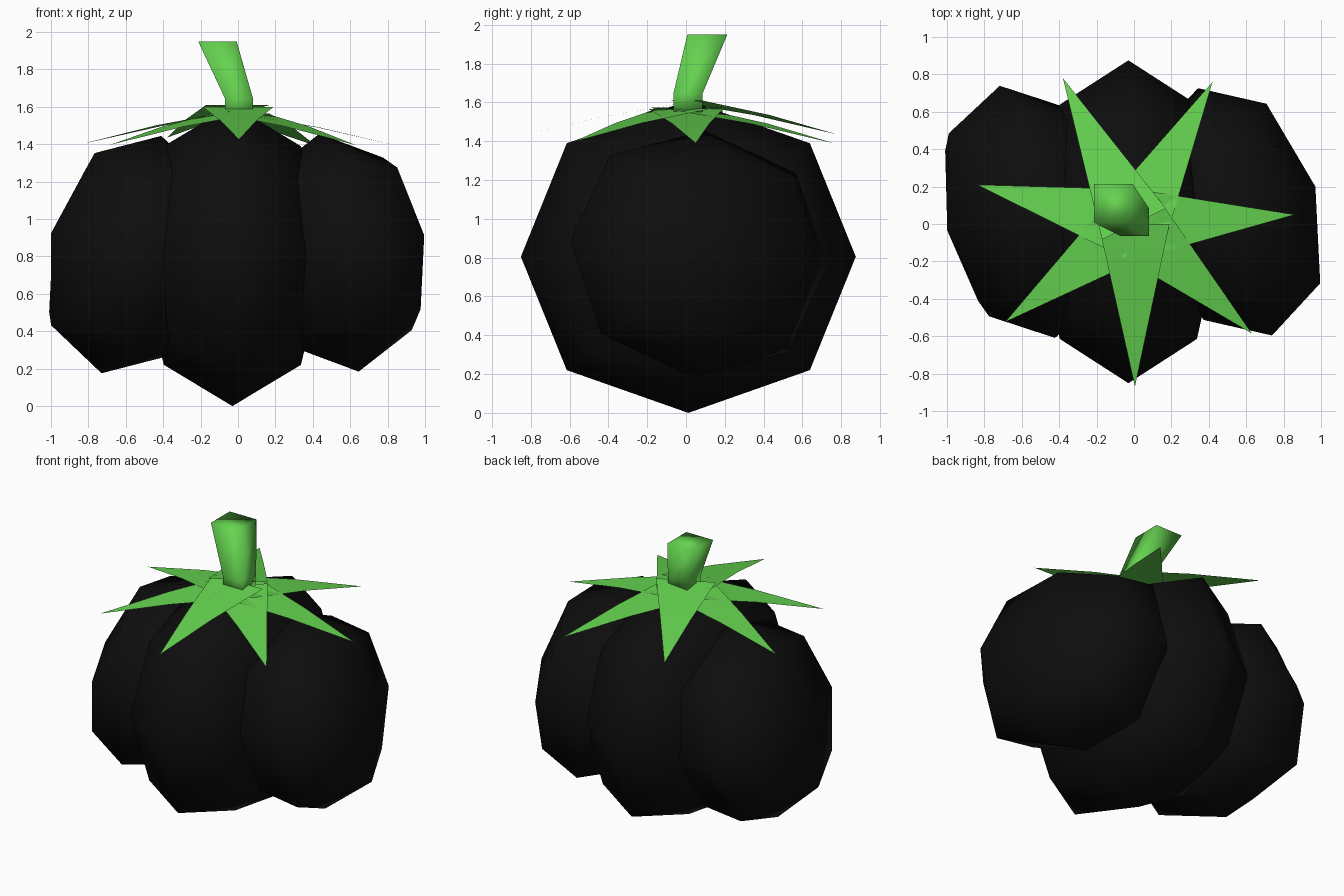
import bpy, bmesh, math
from mathutils import Vector, Matrix

if "Cube" in bpy.data.objects:
    bpy.data.objects.remove(bpy.data.objects["Cube"])


def material(name, color):
    m = bpy.data.materials.new(name)
    m.diffuse_color = color
    m.use_nodes = True
    m.node_tree.nodes["Principled BSDF"].inputs["Base Color"].default_value = m.diffuse_color
    return m


black = material("black_skin", (0.004, 0.004, 0.004, 1))
green = material("green_stalk", (0.13, 0.65, 0.08, 1))


def add_object(name, bm, mat):
    for f in bm.faces:
        f.smooth = True
    mesh = bpy.data.meshes.new(name)
    bm.to_mesh(mesh)
    bm.free()
    mesh.materials.append(mat)
    ob = bpy.data.objects.new(name, mesh)
    bpy.context.collection.objects.link(ob)
    return ob


# Fruit lobes: cubes rounded by one subdivision level
def lobe(name, center, radii, x_axis, z_axis):
    z = Vector(z_axis).normalized()
    y = z.cross(Vector(x_axis)).normalized()
    x = y.cross(z)
    rot = Matrix((x, y, z)).transposed().to_4x4()
    bm = bmesh.new()
    # rounding pulls the face centres in to 0.8395 of the cube
    bmesh.ops.create_cube(bm, size=2 / 0.8395)
    bmesh.ops.scale(bm, vec=radii, verts=bm.verts)
    ob = add_object(name, bm, black)
    ob.matrix_world = Matrix.Translation(center) @ rot
    sub = ob.modifiers.new("round", 'SUBSURF')
    sub.levels = sub.render_levels = 1


lobe("middle_lobe", (-0.03, 0.012, 0.805), (0.505, 0.863, 0.805), (1, 0, 0), (0, 0, 1))
lobe("right_lobe", (0.54, 0.065, 0.82), (0.455, 0.693, 0.645),
     (0.43, 0.135, 0.065), (-0.105, 0.03, 0.635))
lobe("left_lobe", (-0.57, 0.065, 0.81), (0.455, 0.69, 0.655),
     (0.43, 0.095, -0.107), (0.16, 0.031, 0.635))

# Leaves: thin pointed blades with a slight droop (tip x, y, z)
tips = [(-0.38, 0.78, 1.435), (0.42, 0.76, 1.39), (0.86, 0.05, 1.39),
        (0.63, -0.585, 1.395), (0.005, -0.87, 1.425),
        (-0.69, -0.525, 1.395), (-0.84, 0.21, 1.40)]
for i, (tx, ty, tz) in enumerate(tips):
    length = math.hypot(tx, ty)
    side = Vector((-ty, tx, 0)) / length * 0.19
    tip = Vector((tx, ty, tz))
    base = Vector((0, 0, tz + 0.175))
    mid = Vector((tx * 0.5, ty * 0.5, tz + 0.1))
    bm = bmesh.new()
    b0, b1, m1, m0, t = [bm.verts.new(p) for p in
                         (base + side, base - side, mid - side / 2, mid + side / 2, tip)]
    bm.faces.new((b0, b1, m1, m0))
    bm.faces.new((m0, m1, t))
    bm.normal_update()
    if bm.faces[:][0].normal.z < 0:
        bmesh.ops.reverse_faces(bm, faces=bm.faces[:])
    add_object(f"leaf_{i + 1}", bm, green)

# Stem: square section swept along a bent path (x, y, z, half width)
bm = bmesh.new()
rings = []
for x, y, z, h in [(0.005, 0.01, 1.55, 0.075), (0.005, 0.01, 1.645, 0.075),
                   (-0.11, 0.11, 1.95, 0.103)]:
    rings.append([bm.verts.new((x + sx * h, y + sy * h, z))
                  for sx, sy in ((-1, -1), (1, -1), (1, 1), (-1, 1))])
for low, high in zip(rings, rings[1:]):
    for k in range(4):
        n = (k + 1) % 4
        bm.faces.new((low[k], low[n], high[n], high[k]))
bm.faces.new(rings[-1])
bm.faces.new(rings[0][::-1])
add_object("stem", bm, green)
